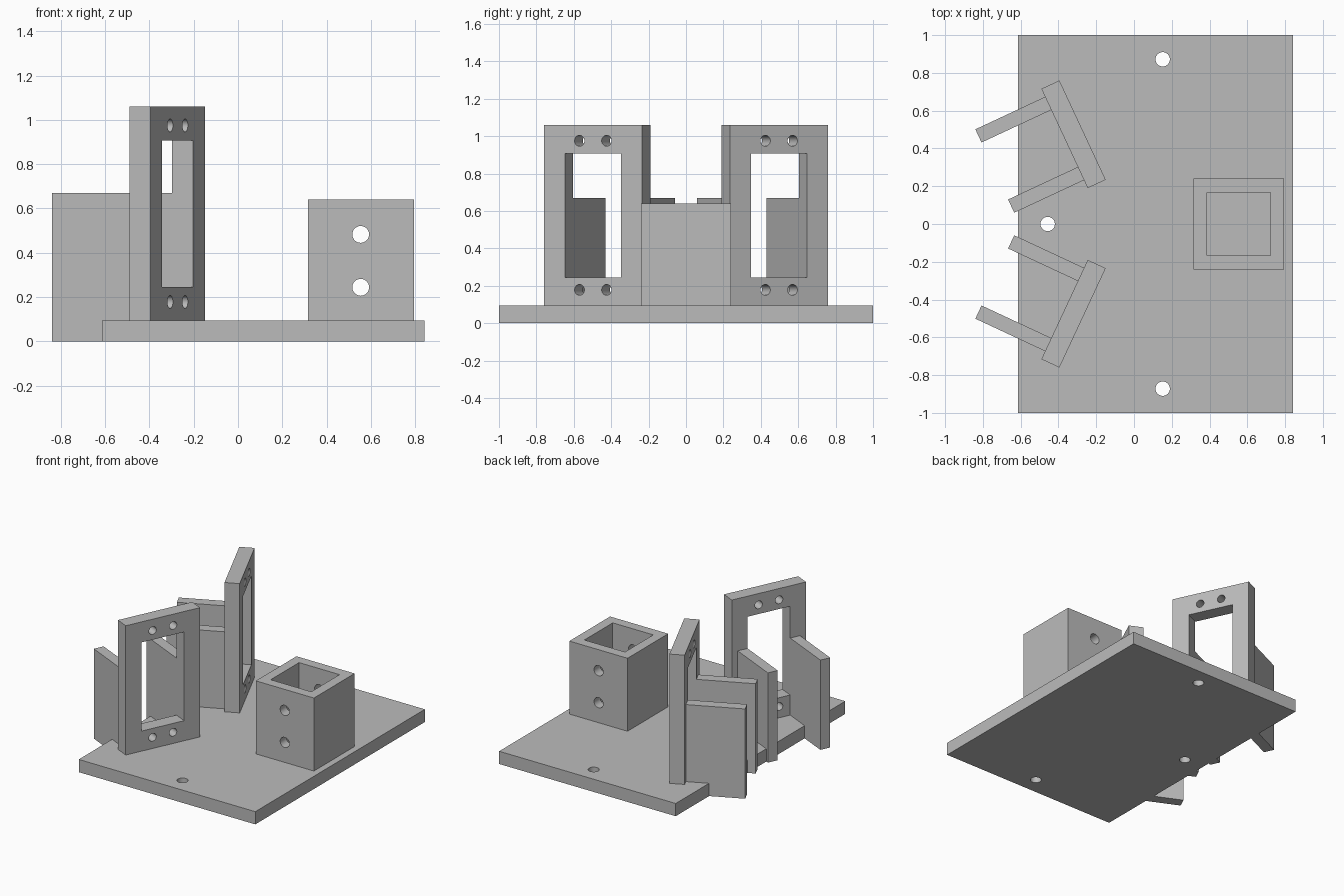
import bpy, bmesh
from math import radians
from mathutils import Matrix, Vector

cube = bpy.data.objects.get("Cube")
if cube:
    bpy.data.objects.remove(cube, do_unlink=True)

grey = bpy.data.materials.new("plain grey")
grey.use_nodes = True
colour = (0.5, 0.5, 0.5, 1)
grey.diffuse_color = colour
grey.node_tree.nodes["Principled BSDF"].inputs["Base Color"].default_value = colour


def make(name, bm, frame):
    mesh = bpy.data.meshes.new(name)
    bm.to_mesh(mesh)
    bm.free()
    mesh.transform(frame)
    mesh.materials.append(grey)
    obj = bpy.data.objects.new(name, mesh)
    bpy.context.collection.objects.link(obj)
    return obj


def box(name, low, high, frame=Matrix()):
    low, high = Vector(low), Vector(high)
    bm = bmesh.new()
    bmesh.ops.create_cube(bm, size=1)
    bmesh.ops.scale(bm, vec=high - low, verts=bm.verts)
    bmesh.ops.translate(bm, vec=(low + high) / 2, verts=bm.verts)
    return make(name, bm, frame)


def drill(centre, axis, radius, depth, frame=Matrix()):
    bm = bmesh.new()
    bmesh.ops.create_cone(bm, cap_ends=True, segments=32, radius1=radius,
                          radius2=radius, depth=depth)
    turn = Vector((0, 0, 1)).rotation_difference(Vector(axis)).to_matrix().to_4x4()
    bm.transform(Matrix.Translation(centre) @ turn)
    return make("drill", bm, frame)


def cut(obj, cutters, keep=False):
    for cutter in cutters:
        cutter.hide_render = True
        mod = obj.modifiers.new("cut", "BOOLEAN")
        mod.operation = "DIFFERENCE"
        mod.solver = "EXACT"
        mod.object = cutter
        bpy.context.view_layer.objects.active = obj
        bpy.ops.object.modifier_apply(modifier=mod.name)
        cutter.hide_render = keep is False
        if not keep:
            bpy.data.objects.remove(cutter, do_unlink=True)


def smooth(obj):
    bpy.ops.object.select_all(action="DESELECT")
    obj.select_set(True)
    bpy.context.view_layer.objects.active = obj
    bpy.ops.object.shade_smooth_by_angle(angle=radians(30))


TOP = 0.095  # top of the base plate

# Base plate
base = box("base_plate", (-0.615, -1, 0), (0.843, 1, TOP))

# Angled frames, each with two rear fins; local x is the frame's facing
for side, sign in (("left", 1), ("right", -1)):
    frame = Matrix.Translation((-0.32, sign * 0.475, 0)) @ Matrix.Rotation(
        sign * radians(25), 4, "Z")
    plate = box(side + "_frame", (-0.0525, -0.29, TOP), (0.0525, 0.29, 1.06), frame)
    holes = [box("window", (-0.2, -0.166, 0.245), (0.2, 0.166, 0.907), frame)]
    holes += [drill((0, y, z), (1, 0, 0), 0.029, 0.4, frame)
              for y in (-0.08, 0.08) for z in (0.178, 0.975)]
    cut(plate, holes)
    smooth(plate)
    for place, y in (("inner", -sign * 0.205), ("outer", sign * 0.205)):
        fin = box(f"{side}_{place}_fin", (-0.46, y - 0.0385, 0),
                  (-0.0525, y + 0.0385, 0.67), frame)
        cut(fin, [base], keep=True)

# Mounting holes through the base
cut(base, [drill((x, y, 0), (0, 0, 1), 0.038, 0.5)
           for x, y in ((0.152, 0.872), (0.152, -0.872), (-0.457, 0))])
smooth(base)

# Square socket with cross holes
socket = box("square_socket", (0.315, -0.24, TOP), (0.795, 0.24, 0.64))
cut(socket, [box("bore", (0.387, -0.167, 0), (0.722, 0.167, 1))]
    + [drill((0.554, 0, z), (0, 1, 0), 0.038, 1) for z in (0.244, 0.483)])
smooth(socket)
